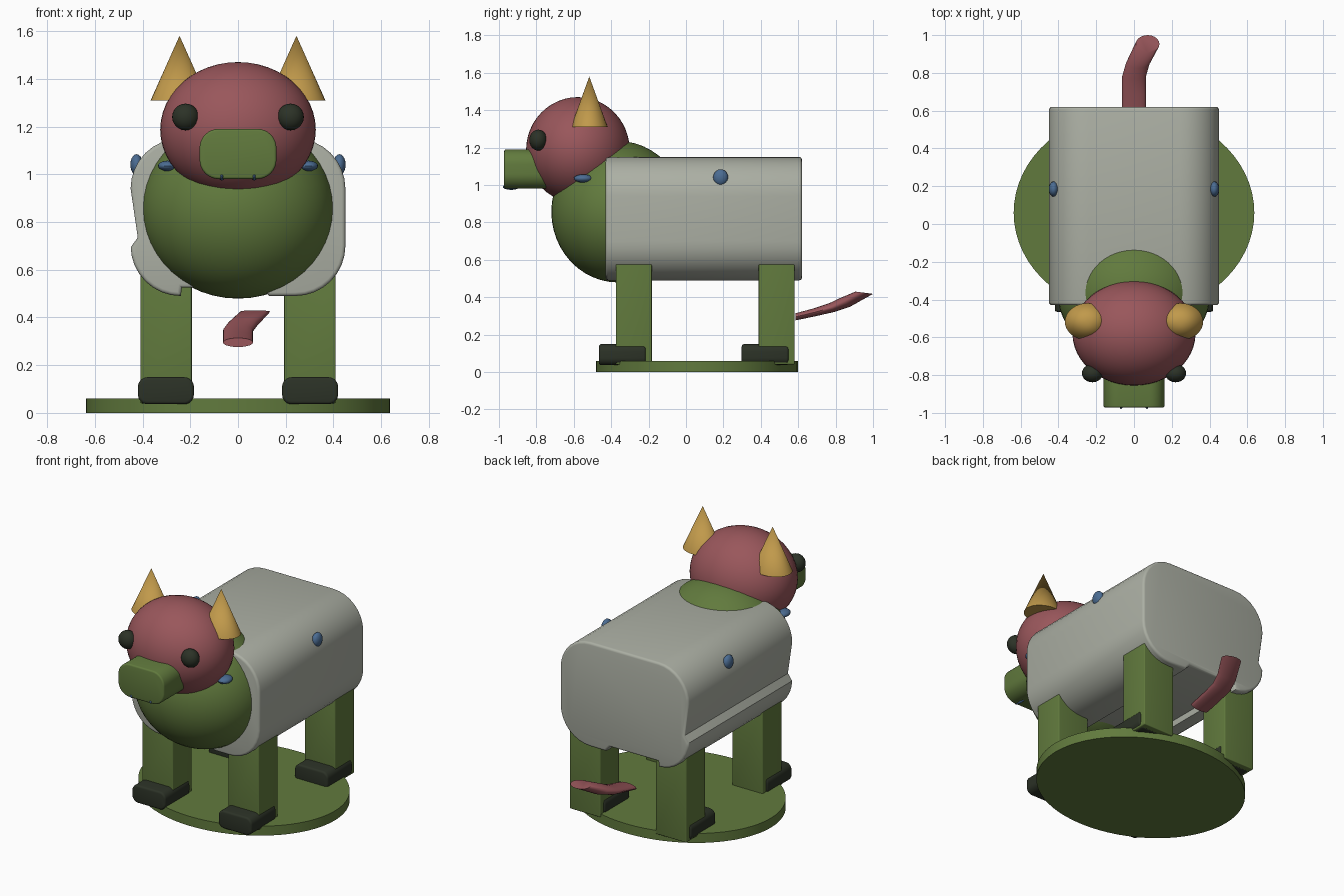
import bpy, bmesh, math
from mathutils import Vector

cube = bpy.data.objects.get("Cube")
if cube:
    bpy.data.objects.remove(cube, do_unlink=True)


def material(name, rgb):
    m = bpy.data.materials.new(name)
    m.use_nodes = True
    m.diffuse_color = (*rgb, 1)
    m.node_tree.nodes["Principled BSDF"].inputs["Base Color"].default_value = (*rgb, 1)
    return m


GREEN = material("leaf green", (0.12, 0.195, 0.047))
RED = material("dusty red", (0.32, 0.094, 0.105))
GREY = material("pale grey", (0.41, 0.43, 0.37))
GOLD = material("horn gold", (0.53, 0.32, 0.07))
DARK = material("near black green", (0.025, 0.032, 0.02))
BLUE = material("slate blue", (0.07, 0.15, 0.29))


def finish(name, bm, mat, angle=35):
    bmesh.ops.recalc_face_normals(bm, faces=bm.faces[:])
    mesh = bpy.data.meshes.new(name)
    bm.to_mesh(mesh)
    bm.free()
    mesh.materials.append(mat)
    ob = bpy.data.objects.new(name, mesh)
    bpy.context.collection.objects.link(ob)
    bpy.ops.object.select_all(action='DESELECT')
    ob.select_set(True)
    bpy.context.view_layer.objects.active = ob
    bpy.ops.object.shade_smooth_by_angle(angle=math.radians(angle))
    return ob


def ellipsoid(name, centre, radii, mat, segments=32):
    bm = bmesh.new()
    bmesh.ops.create_uvsphere(bm, u_segments=segments, v_segments=segments // 2, radius=1)
    bmesh.ops.scale(bm, vec=radii, verts=bm.verts)
    bmesh.ops.translate(bm, vec=centre, verts=bm.verts)
    return finish(name, bm, mat)


def cone(name, centre, radii, height, mat, tip=1.0, segments=32):
    bm = bmesh.new()
    bmesh.ops.create_cone(bm, cap_ends=True, segments=segments, radius1=1, radius2=tip, depth=height)
    bmesh.ops.scale(bm, vec=(*radii, 1), verts=bm.verts)
    bmesh.ops.translate(bm, vec=centre, verts=bm.verts)
    return finish(name, bm, mat)


def arc(cx, cz, r, start, steps=8):
    angles = [math.radians(start + 90 * i / steps) for i in range(steps + 1)]
    return [(cx + r * math.cos(a), cz + r * math.sin(a)) for a in angles]


def rounded(cx, cz, w, h, r):
    a, b = w / 2 - r, h / 2 - r
    return (arc(cx + a, cz + b, r, 0) + arc(cx - a, cz + b, r, 90)
            + arc(cx - a, cz - b, r, 180) + arc(cx + a, cz - b, r, 270))


def prism(name, profile, y0, y1, mat, rim):
    """Extrude an xz profile along y and soften both rims."""
    bm = bmesh.new()
    front = bm.faces.new([bm.verts.new((x, y0, z)) for x, z in profile])
    ext = bmesh.ops.extrude_face_region(bm, geom=[front], use_keep_orig=True)
    moved = [v for v in ext["geom"] if isinstance(v, bmesh.types.BMVert)]
    bmesh.ops.translate(bm, vec=(0, y1 - y0, 0), verts=moved)
    bmesh.ops.recalc_face_normals(bm, faces=bm.faces[:])
    rims = [e for e in bm.edges if abs(e.verts[0].co.y - e.verts[1].co.y) < 1e-5]
    bmesh.ops.bevel(bm, geom=rims, offset=rim, segments=3, profile=0.5, affect='EDGES')
    return finish(name, bm, mat)


# Oval stand
cone("stand", (0, 0.06, 0.03), (0.637, 0.54), 0.06, GREEN, segments=64)

# Barrel body: rounded section with a dented right flank and a shallow belly recess
R = 0.21
body = arc(0.45 - R, 1.15 - R, R, 0) + arc(R - 0.45, 1.15 - R, R, 90)
body += [(-0.42, 0.735), (-0.449, 0.695)]
body += arc(R - 0.45, 0.49 + R, R, 180)[1:]
body += [(-0.235, 0.525), (0.1, 0.525), (0.13, 0.49)]
body += arc(0.45 - R, 0.49 + R, R, 270)
prism("body", body, -0.43, 0.62, GREY, 0.015)

# Chest, head and snout
ellipsoid("chest", (0, -0.363, 0.857), (0.405, 0.357, 0.378), GREEN, 48)
ellipsoid("head", (0, -0.578, 1.187), (0.326, 0.277, 0.283), RED, 48)
prism("snout", rounded(0, 1.085, 0.322, 0.21, 0.08), -0.972, -0.6, GREEN, 0.01)

for side, s in (("left", 1), ("right", -1)):
    # Face details
    ellipsoid(side + "_eye", (s * 0.22, -0.79, 1.24), (0.056, 0.048, 0.056), DARK, 24)
    cone(side + "_horn", (s * 0.245, -0.517, 1.445), (0.121, 0.098), 0.27, GOLD, tip=0)
    ellipsoid(side + "_nostril", (s * 0.068, -0.935, 0.99), (0.012, 0.045, 0.016), BLUE, 16)
    # Blue spots on the flank and chest
    ellipsoid(side + "_flank_spot", (s * 0.425, 0.185, 1.04), (0.026, 0.04, 0.044), BLUE, 20)
    ellipsoid(side + "_chest_spot", (s * 0.295, -0.55, 1.035), (0.04, 0.05, 0.022), BLUE, 20)
    # Legs and feet
    for end, y in (("front", -0.375), ("back", 0.388)):
        prism(f"{end}_{side}_leg", rounded(s * 0.301, 0.31, 0.215, 0.54, 0.008),
              y, y + 0.192, GREEN, 0.005)
        prism(f"{end}_{side}_foot", rounded(s * 0.302, 0.093, 0.234, 0.113, 0.04),
              y - 0.09, y + 0.16, DARK, 0.012)

# Flattened tail: rings given by centre and half-thickness vector
rings = [((0, 0.585, 0.295), (0, 0, 0.019)),
         ((0, 0.69, 0.32), (0, -0.005, 0.021)),
         ((0, 0.78, 0.345), (0, -0.012, 0.024)),
         ((0.02, 0.85, 0.372), (0, -0.025, 0.024)),
         ((0.072, 0.953, 0.424), (0, -0.047, 0.006))]
bm = bmesh.new()
N = 20
loops = []
for centre, half in rings:
    turns = [2 * math.pi * i / N for i in range(N)]
    loops.append([bm.verts.new(Vector(centre) + Vector((0.063, 0, 0)) * math.cos(t)
                               + Vector(half) * math.sin(t)) for t in turns])
for a, b in zip(loops, loops[1:]):
    for i in range(N):
        j = (i + 1) % N
        bm.faces.new((a[i], a[j], b[j], b[i]))
bm.faces.new(loops[0])
bm.faces.new(loops[-1])
finish("tail", bm, RED, 45)
